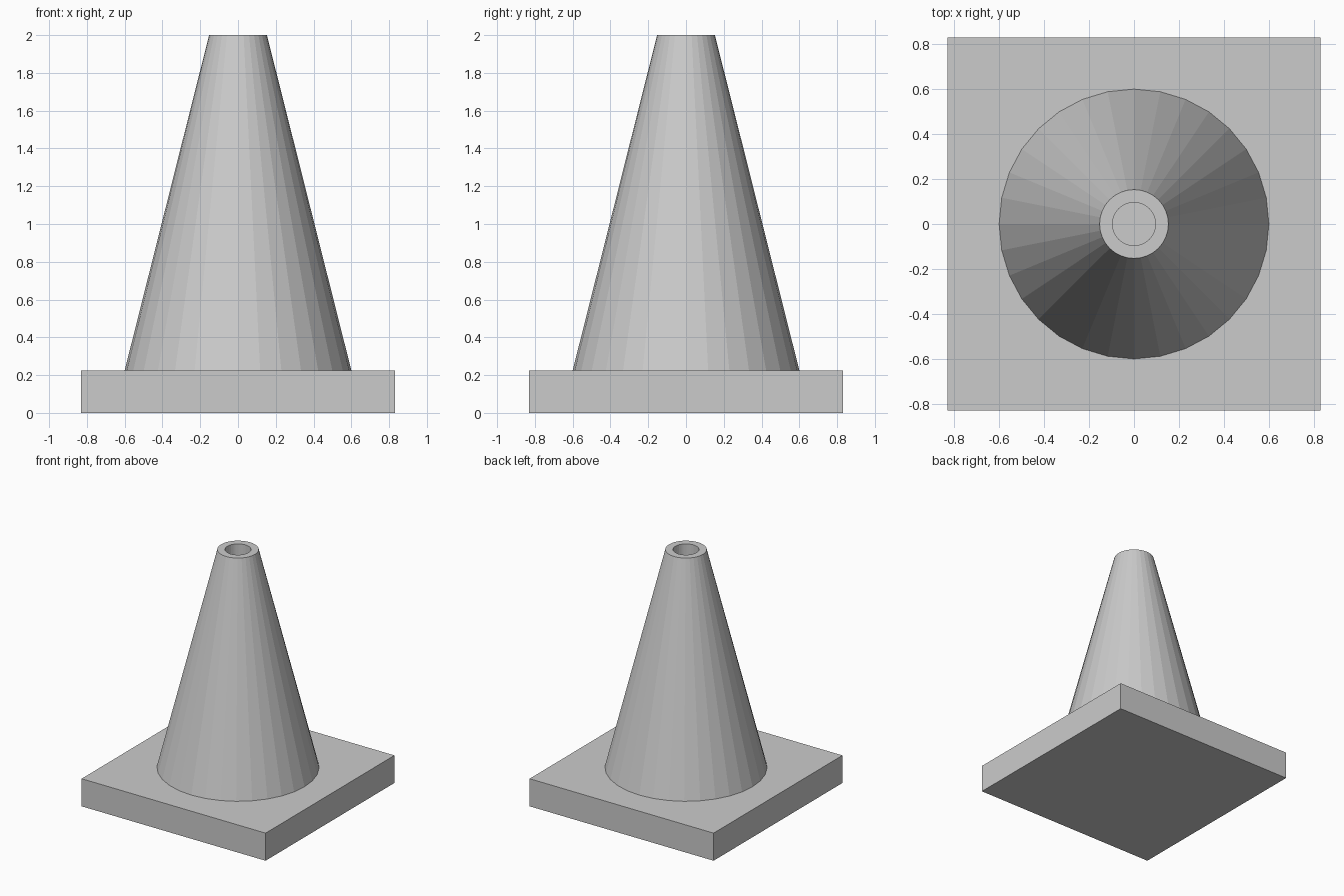
import bpy
import bmesh
from math import cos, sin, tau

cube = bpy.data.objects.get("Cube")
if cube:
    bpy.data.objects.remove(cube, do_unlink=True)

SIDES = 32
BASE_HALF, BASE_TOP, HEIGHT = 0.83, 0.225, 2.0

# Single plain grey
grey = bpy.data.materials.new("plain grey")
grey.use_nodes = True
colour = (0.6, 0.6, 0.6, 1.0)
grey.diffuse_color = colour
grey.node_tree.nodes["Principled BSDF"].inputs["Base Color"].default_value = colour


def add_object(name, bm):
    bmesh.ops.recalc_face_normals(bm, faces=bm.faces[:])
    mesh = bpy.data.meshes.new(name)
    bm.to_mesh(mesh)
    bm.free()
    mesh.materials.append(grey)
    obj = bpy.data.objects.new(name, mesh)
    bpy.context.collection.objects.link(obj)
    return obj


# Square base slab
bm = bmesh.new()
bmesh.ops.create_cube(bm, size=1.0)
for v in bm.verts:
    v.co.x *= 2 * BASE_HALF
    v.co.y *= 2 * BASE_HALF
    v.co.z = BASE_TOP if v.co.z > 0 else 0.0
add_object("base", bm)

# Tapered cone: outer wall, flat rim, straight bore down to the base
profile = [(0.6, BASE_TOP), (0.153, HEIGHT), (0.096, HEIGHT), (0.096, BASE_TOP)]
bm = bmesh.new()
rings = [[bm.verts.new((r * cos(tau * i / SIDES), r * sin(tau * i / SIDES), z))
          for i in range(SIDES)] for r, z in profile]
for lower, upper in zip(rings, rings[1:] + rings[:1]):
    for i in range(SIDES):
        j = (i + 1) % SIDES
        bm.faces.new((lower[i], lower[j], upper[j], upper[i]))
add_object("cone", bm)
